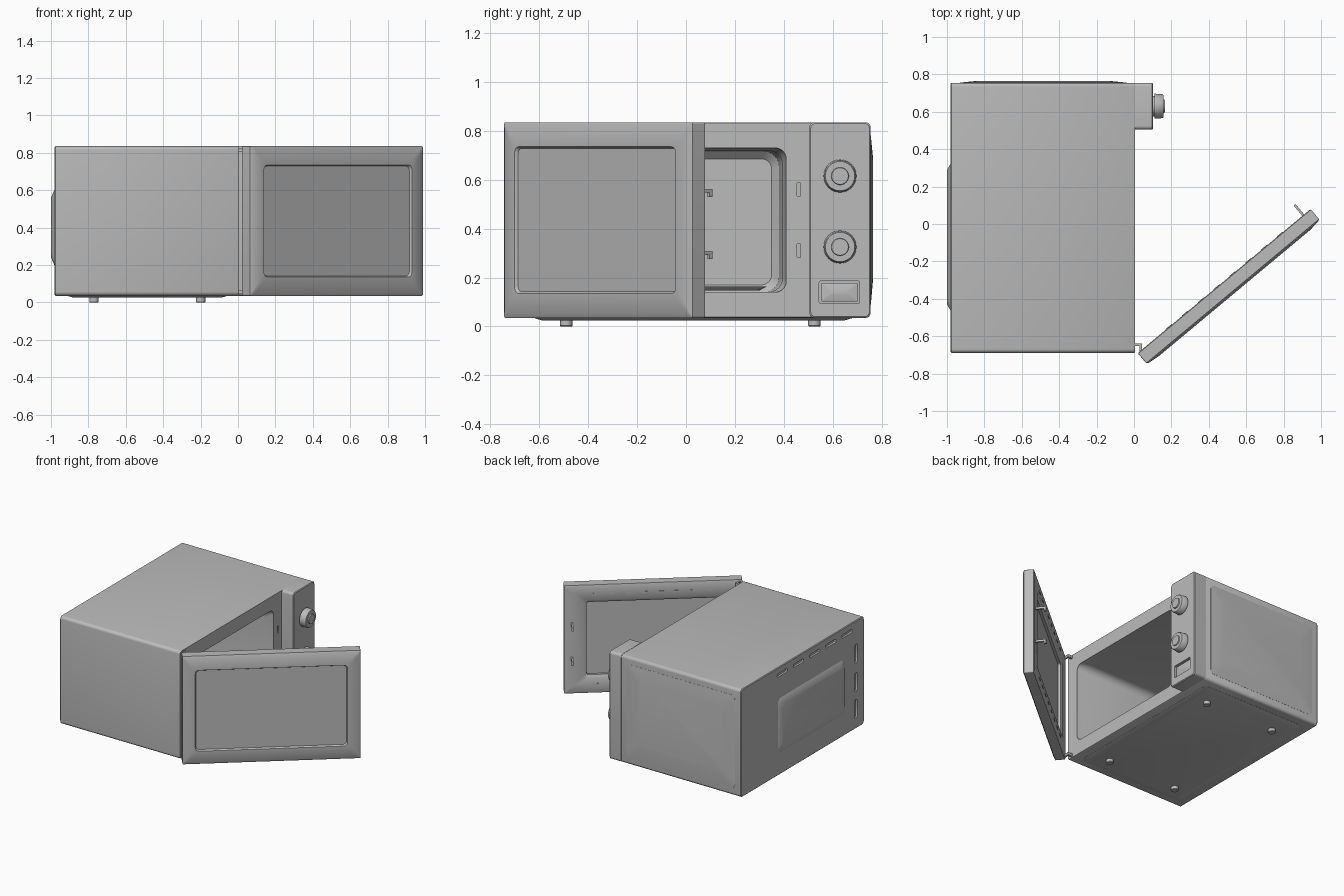
import bpy, bmesh, math
from mathutils import Matrix, Vector

grey = bpy.data.materials.new("appliance_grey")
grey.diffuse_color = (0.5, 0.5, 0.5, 1)


def frame(u, v, w, origin=(0, 0, 0)):
    """Matrix whose local axes are u, v (section plane) and w (depth)."""
    m = Matrix((u, v, w)).transposed().to_4x4()
    m.translation = Vector(origin)
    return m


RIGHT = frame((0, 1, 0), (0, 0, 1), (1, 0, 0))
BACK = frame((0, -1, 0), (0, 0, 1), (-1, 0, 0))
SIDE = frame((-1, 0, 0), (0, 0, 1), (0, 1, 0))
UP = frame((1, 0, 0), (0, 1, 0), (0, 0, 1))
ANGLE = math.atan2(0.64, 0.768)
C, S = math.cos(ANGLE), math.sin(ANGLE)
DOOR = frame((C, S, 0), (0, 0, 1), (S, -C, 0), (0.02, -0.69, 0))


def ring(u0, u1, v0, v1, r, w, n=6):
    """Rounded rectangle section at depth w."""
    r = max(r, 0.0005)
    pts = []
    corners = [(u1 - r, v1 - r), (u0 + r, v1 - r), (u0 + r, v0 + r), (u1 - r, v0 + r)]
    for k, (cu, cv) in enumerate(corners):
        for i in range(n + 1):
            a = math.pi / 2 * (k + i / n)
            pts.append(Vector((cu + r * math.cos(a), cv + r * math.sin(a), w)))
    return pts


def disc(u, v, r, w):
    return ring(u - r, u + r, v - r, v + r, r, w, 8)


def add_stack(bm, mat, rings):
    """Loft the sections and cap both ends."""
    loops = [[bm.verts.new(mat @ p) for p in pts] for pts in rings]
    n = len(loops[0])
    for a, b in zip(loops, loops[1:]):
        for i in range(n):
            j = (i + 1) % n
            bm.faces.new((a[i], a[j], b[j], b[i]))
    bm.faces.new(loops[0][::-1])
    bm.faces.new(loops[-1])


def make(name, mat, *stacks):
    bm = bmesh.new()
    for rings in stacks:
        add_stack(bm, mat, rings)
    bmesh.ops.remove_doubles(bm, verts=bm.verts, dist=1e-5)
    bmesh.ops.recalc_face_normals(bm, faces=bm.faces)
    me = bpy.data.meshes.new(name)
    bm.to_mesh(me)
    bm.free()
    ob = bpy.data.objects.new(name, me)
    me.materials.append(grey)
    bpy.context.collection.objects.link(ob)
    smooth(ob)
    return ob


def activate(ob):
    bpy.ops.object.select_all(action='DESELECT')
    ob.select_set(True)
    bpy.context.view_layer.objects.active = ob


def smooth(ob):
    activate(ob)
    bpy.ops.object.shade_smooth_by_angle(angle=math.radians(35))


def cut(ob, cutter):
    cutter.hide_render = True
    mod = ob.modifiers.new("cut", 'BOOLEAN')
    mod.operation, mod.solver, mod.object = 'DIFFERENCE', 'EXACT', cutter
    activate(ob)
    bpy.ops.object.modifier_apply(modifier=mod.name)
    bpy.data.objects.remove(cutter, do_unlink=True)
    smooth(ob)


def block(u0, u1, v0, v1, w0, w1, r=0.0):
    return [ring(u0, u1, v0, v1, r, w0, 2), ring(u0, u1, v0, v1, r, w1, 2)]


# Cabinet shell with cooking cavity, latch slots and rear vents
cabinet = make("cabinet", RIGHT, [
    ring(-0.685, 0.75, 0.04, 0.83, 0.02, -0.98),
    ring(-0.69, 0.755, 0.035, 0.835, 0.022, -0.975),
    ring(-0.69, 0.755, 0.035, 0.835, 0.022, 0.0),
    ring(-0.687, 0.752, 0.038, 0.832, 0.02, 0.005)])
cut(cabinet, make("cavity_cutter", RIGHT, [
    ring(-0.59, 0.41, 0.14, 0.73, 0.045, 0.03),
    ring(-0.59, 0.41, 0.14, 0.73, 0.045, -0.01),
    ring(-0.575, 0.395, 0.14, 0.72, 0.06, -0.05),
    ring(-0.56, 0.38, 0.14, 0.715, 0.06, -0.87),
    ring(-0.53, 0.35, 0.17, 0.685, 0.04, -0.9)]))
cut(cabinet, make("latch_slot_cutter", RIGHT,
                  *[block(0.455, 0.468, z - 0.027, z + 0.027, -0.03, 0.03) for z in (0.56, 0.31)]))
vents = [block(0.27 - 0.19 * k - 0.06, 0.27 - 0.19 * k + 0.06, 0.765, 0.79, -1.0, -0.965, 0.01)
         for k in range(5)]
vents += [block(-0.61, -0.58, z - 0.07, z + 0.07, -1.0, -0.965, 0.012) for z in (0.59, 0.38, 0.18)]
cut(cabinet, make("vent_cutter", RIGHT, *vents))

# Raised panels on the rear, the side and the underside
make("rear_bulge", BACK, [
    ring(-0.33, 0.47, 0.19, 0.61, 0.04, 0.975),
    ring(-0.32, 0.46, 0.20, 0.60, 0.04, 0.982),
    ring(-0.29, 0.43, 0.24, 0.56, 0.04, 1.0)])
make("side_panel", SIDE, [
    ring(0.04, 0.93, 0.09, 0.78, 0.03, 0.75),
    ring(0.04, 0.93, 0.09, 0.78, 0.03, 0.756),
    ring(0.13, 0.84, 0.19, 0.69, 0.04, 0.765)])
make("bottom_plate", UP, [
    ring(-0.91, -0.06, -0.62, 0.68, 0.03, 0.04),
    ring(-0.91, -0.06, -0.62, 0.68, 0.03, 0.034),
    ring(-0.88, -0.09, -0.59, 0.65, 0.03, 0.025)])
make("feet", UP, *[[disc(x, y, 0.022, 0.0), disc(x, y, 0.025, 0.003), disc(x, y, 0.025, 0.03)]
                   for x in (-0.77, -0.2) for y in (-0.49, 0.525)])

# Turntable
make("turntable", UP, [
    disc(-0.44, -0.09, 0.09, 0.135), disc(-0.44, -0.09, 0.09, 0.147),
    disc(-0.44, -0.09, 0.39, 0.147), disc(-0.44, -0.09, 0.42, 0.163),
    disc(-0.44, -0.09, 0.41, 0.163), disc(-0.44, -0.09, 0.38, 0.155)])

# Control panel with button pocket
panel = make("control_panel", RIGHT, [
    ring(0.505, 0.755, 0.035, 0.835, 0.02, 0.003),
    ring(0.505, 0.755, 0.035, 0.835, 0.02, 0.097),
    ring(0.51, 0.75, 0.04, 0.83, 0.02, 0.102)])
cut(panel, make("pocket_cutter", RIGHT, [
    ring(0.545, 0.71, 0.095, 0.185, 0.005, 0.12),
    ring(0.545, 0.71, 0.095, 0.185, 0.005, 0.075)]))
make("door_button", RIGHT, [
    ring(0.552, 0.703, 0.102, 0.178, 0.005, 0.07),
    ring(0.552, 0.703, 0.102, 0.178, 0.005, 0.09),
    ring(0.59, 0.665, 0.13, 0.15, 0.005, 0.098)])

# Two rotary knobs
for label, z in (("upper_knob", 0.615), ("lower_knob", 0.325)):
    make(label, RIGHT, [
        disc(0.63, z, 0.055, 0.095), disc(0.63, z, 0.055, 0.11),
        disc(0.63, z, 0.067, 0.11), disc(0.63, z, 0.064, 0.152),
        disc(0.63, z, 0.06, 0.157), disc(0.63, z, 0.036, 0.157), disc(0.63, z, 0.034, 0.165)])

# Open door, lofted from inner window to outer window
L = 1.203
make("door", DOOR, [
    ring(0.13, 1.05, 0.165, 0.705, 0.015, 0.03),
    ring(0.13, 1.05, 0.165, 0.705, 0.015, 0.012),
    ring(0.11, 1.07, 0.145, 0.725, 0.02, 0.0),
    ring(0.01, L - 0.01, 0.045, 0.825, 0.008, 0.0),
    ring(0, L, 0.035, 0.835, 0.008, 0.004),
    ring(0, L, 0.035, 0.835, 0.008, 0.07),
    ring(0.012, L - 0.012, 0.05, 0.82, 0.012, 0.078),
    ring(0.075, L - 0.08, 0.125, 0.745, 0.025, 0.085),
    ring(0.085, L - 0.09, 0.135, 0.735, 0.025, 0.085),
    ring(0.092, L - 0.097, 0.142, 0.728, 0.022, 0.072),
    ring(0.105, L - 0.11, 0.155, 0.715, 0.015, 0.072)])
make("door_inner_vents", DOOR, *[
    block(0.2 + 0.11 * k, 0.24 + 0.11 * k, z - 0.005, z + 0.005, -0.003, 0.002)
    for k in range(8) for z in (0.77, 0.10)])

# Latch hooks and hinge brackets
hooks = []
for z in (0.555, 0.30):
    hooks.append(block(1.145, 1.158, z - 0.008, z + 0.008, -0.073, 0.01))
    hooks.append(block(1.145, 1.158, z - 0.025, z - 0.007, -0.073, -0.058))
make("latch_hooks", DOOR, *hooks)
make("hinge_brackets", UP, *[
    part for z in (0.045, 0.805) for part in (
        block(0.0, 0.042, -0.652, -0.638, z, z + 0.02),
        block(0.03, 0.042, -0.685, -0.638, z, z + 0.02))])
